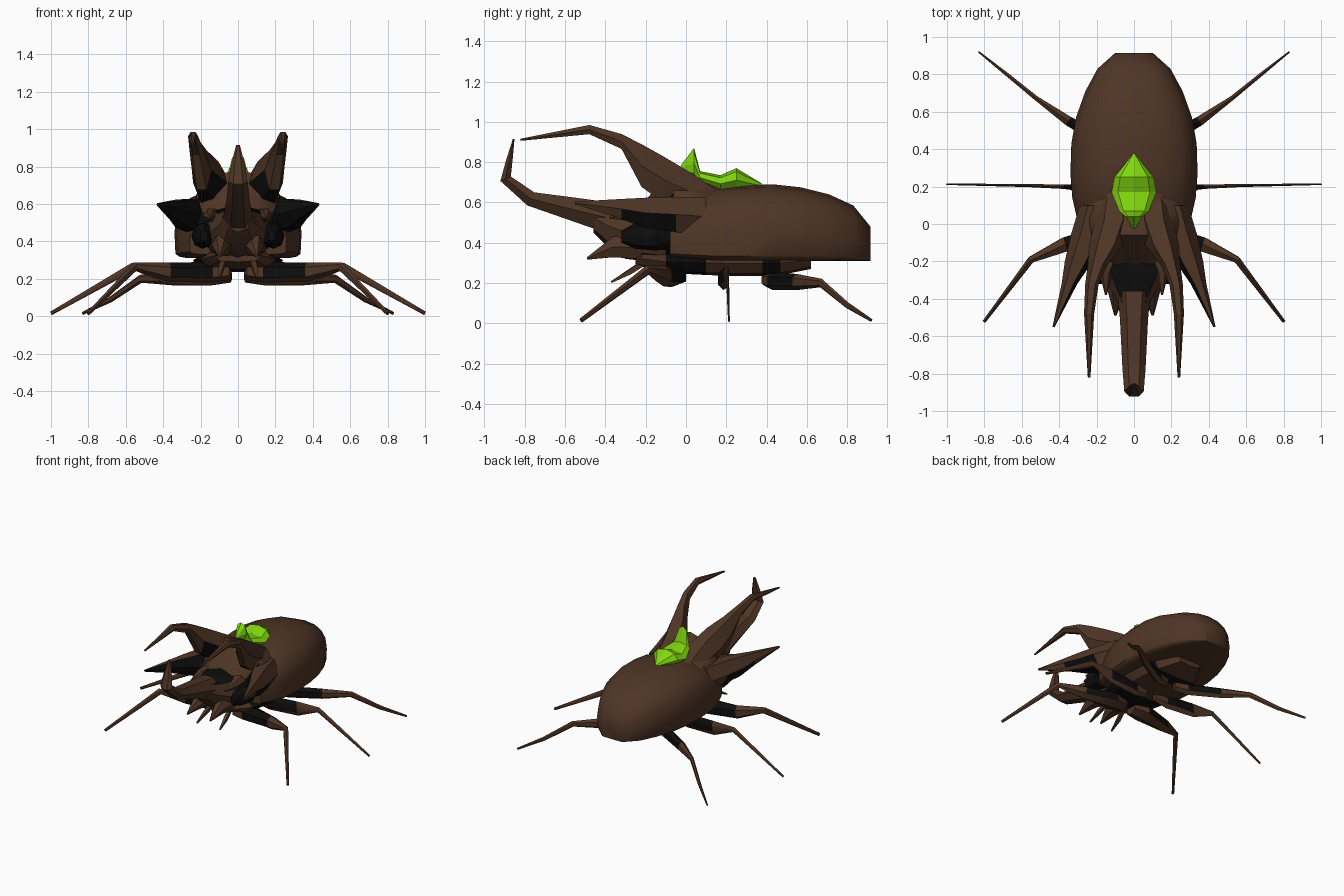
import bpy, bmesh, math
from mathutils import Vector


def material(name, rgb):
    m = bpy.data.materials.new(name)
    m.diffuse_color = (*rgb, 1)
    return m


BROWN = material("brown shell", (0.078, 0.036, 0.019))
BLACK = material("black underside", (0.004, 0.004, 0.004))
GREEN = material("green crystal", (0.22, 0.68, 0.004))


def skin(name, rings, mats, rule=None, angle=35):
    """Bridge rings of points into a capped solid; rule picks the second material."""
    bm = bmesh.new()
    loops = [[bm.verts.new(p) for p in r] for r in rings]
    n = len(loops[0])
    for a, b in zip(loops, loops[1:]):
        for i in range(n):
            j = (i + 1) % n
            bm.faces.new((a[i], a[j], b[j], b[i]))
    bm.faces.new(loops[0])
    bm.faces.new(loops[-1])
    bmesh.ops.recalc_face_normals(bm, faces=bm.faces)
    for f in bm.faces:
        f.smooth = angle > 0
        if rule and rule(f.calc_center_median(), f.normal):
            f.material_index = 1
    me = bpy.data.meshes.new(name)
    bm.to_mesh(me)
    bm.free()
    for m in mats:
        me.materials.append(m)
    if angle:
        me.set_sharp_from_angle(angle=math.radians(angle))
    ob = bpy.data.objects.new(name, me)
    bpy.context.collection.objects.link(ob)
    return ob


def loft(name, stations, n=8, side=1, mid=0.5, p=1.0, pb=None, mats=(BROWN, BLACK),
         rule=None, angle=35):
    """Stations: (centre x, half width, bottom y, bottom z, top y, top z)."""
    rings = []
    for x, w, yb, zb, yt, zt in stations:
        ring = []
        for i in range(n):
            t = 2 * math.pi * i / n
            c, s = math.cos(t), math.sin(t)
            q = p if s >= 0 or pb is None else pb
            c = math.copysign(abs(c) ** q, c) if abs(c) > 1e-6 else 0
            s = math.copysign(abs(s) ** q, s) if abs(s) > 1e-6 else 0
            h = mid + s * ((1 - mid) if s > 0 else mid)
            ring.append((side * (x + w * c), yb + (yt - yb) * h, zb + (zt - zb) * h))
        rings.append(ring)
    return skin(name, rings, mats, rule, angle)


def upright(rows):
    """Rows (x, half width, y, z low, z high) as vertical stations."""
    return [(x, w, y, a, y, b) for x, w, y, a, b in rows]


def limb(name, path, side, n=6, rule=None):
    """Tapered limb; path rows (x, y, z, half width, half height)."""
    pts = [Vector(r[:3]) for r in path]
    rings = []
    for i, r in enumerate(path):
        d = (pts[min(i + 1, len(pts) - 1)] - pts[max(i - 1, 0)]).normalized()
        u = d.cross(Vector((0, 0, 1))).normalized()
        v = u.cross(d)
        ring = []
        for k in range(n):
            t = 2 * math.pi * (k + 0.5) / n
            q = pts[i] + u * r[3] * math.cos(t) + v * r[4] * math.sin(t)
            ring.append((side * q.x, q.y, q.z))
        rings.append(ring)
    return skin(name, rings, (BROWN, BLACK), rule, 30)


# Abdomen: domed wing case with upright sides and a flat floor
loft("wing_case", upright([
    (0, 0.26, -0.08, 0.33, 0.56), (0, 0.305, 0.03, 0.32, 0.62), (0, 0.33, 0.14, 0.31, 0.67),
    (0, 0.34, 0.27, 0.31, 0.685), (0, 0.335, 0.43, 0.31, 0.69), (0, 0.31, 0.57, 0.31, 0.675),
    (0, 0.26, 0.71, 0.31, 0.64), (0, 0.195, 0.83, 0.31, 0.585), (0, 0.1, 0.915, 0.31, 0.48)]),
    n=16, mid=0.38, p=0.8, pb=0.2, angle=45)

# Belly plate
loft("belly_plate", upright([
    (0, 0.12, -0.25, 0.29, 0.36), (0, 0.2, -0.1, 0.25, 0.36), (0, 0.24, 0.1, 0.24, 0.36),
    (0, 0.24, 0.22, 0.235, 0.36), (0, 0.23, 0.38, 0.235, 0.36), (0, 0.2, 0.47, 0.24, 0.36),
    (0, 0.1, 0.62, 0.27, 0.36)]), pb=0.6,
    rule=lambda c, n: -0.1 < c.y < 0.08 or 0.38 < c.y < 0.47)

# Thorax shield, rising to the notch between the horns
loft("thorax", upright([
    (0, 0.27, 0.2, 0.36, 0.67), (0, 0.275, 0.1, 0.34, 0.71), (0, 0.27, 0.0, 0.32, 0.765),
    (0, 0.255, -0.06, 0.32, 0.785), (0, 0.22, -0.16, 0.33, 0.66), (0, 0.17, -0.24, 0.36, 0.56)]),
    n=12, mid=0.4, p=0.95,
    rule=lambda c, n: c.y < -0.08 and abs(c.x) > 0.13 and c.z < 0.56)

# Head running into the long upturned front horn
loft("head", upright([
    (0, 0.19, -0.1, 0.3, 0.56), (0, 0.185, -0.21, 0.31, 0.6), (0, 0.15, -0.3, 0.32, 0.585),
    (0, 0.1, -0.39, 0.38, 0.59), (0, 0.07, -0.46, 0.45, 0.6)]), p=0.9,
    rule=lambda c, n: n.z > 0.5 and -0.4 < c.y < -0.25 and abs(c.x) < 0.1)
loft("head_horn", [
    (0, 0.09, -0.34, 0.42, -0.36, 0.61), (0, 0.075, -0.5, 0.475, -0.52, 0.63),
    (0, 0.062, -0.79, 0.58, -0.75, 0.655), (0, 0.052, -0.925, 0.705, -0.865, 0.73),
    (0, 0.035, -0.895, 0.81, -0.857, 0.82), (0, 0.01, -0.86, 0.915, -0.85, 0.915)],
    n=6, angle=25)

# Crystal growing on the back
loft("back_crystal", upright([
    (0, 0.008, -0.025, 0.765, 0.785), (0, 0.045, 0.04, 0.72, 0.87), (0, 0.08, 0.07, 0.69, 0.755),
    (0, 0.12, 0.17, 0.65, 0.735), (0, 0.105, 0.25, 0.65, 0.77), (0, 0.006, 0.375, 0.67, 0.695)]),
    n=8, mats=(GREEN,), angle=0)

for side, tag in ((1, "right"), (-1, "left")):
    # Curved upper horn
    loft(tag + "_upper_horn", upright([
        (0.1, 0.09, 0.14, 0.5, 0.68), (0.11, 0.1, 0.02, 0.54, 0.765),
        (0.15, 0.09, -0.11, 0.58, 0.845), (0.195, 0.052, -0.22, 0.66, 0.905),
        (0.225, 0.036, -0.32, 0.86, 0.945), (0.24, 0.027, -0.48, 0.935, 0.988),
        (0.24, 0.007, -0.82, 0.905, 0.917)]), n=6, side=side, angle=25,
        rule=lambda c, n: n.z < -0.2 and n.y < -0.3 and c.z < 0.75)
    # Side spike, black on its underside
    loft(tag + "_side_spike", upright([
        (0.2, 0.09, 0.1, 0.42, 0.64), (0.235, 0.1, -0.05, 0.44, 0.64),
        (0.295, 0.075, -0.2, 0.46, 0.635), (0.345, 0.042, -0.32, 0.51, 0.625),
        (0.43, 0.006, -0.55, 0.59, 0.605)]), n=6, side=side, angle=25,
        rule=lambda c, n, s=side: c.y < -0.08 and (n.z < -0.4 or n.x * s < -0.3))
    # Eye, cheek spike, jaw and feeler
    loft(tag + "_eye", upright([
        (0.18, 0.02, -0.32, 0.4, 0.46), (0.18, 0.06, -0.25, 0.37, 0.5),
        (0.19, 0.06, -0.14, 0.36, 0.5)]), side=side, mats=(BLACK,))
    loft(tag + "_cheek_spike", upright([
        (0.13, 0.06, -0.18, 0.5, 0.58), (0.15, 0.035, -0.26, 0.5, 0.57),
        (0.15, 0.005, -0.38, 0.52, 0.53)]), n=6, side=side)
    loft(tag + "_jaw", upright([
        (0.08, 0.07, -0.22, 0.31, 0.44), (0.09, 0.05, -0.36, 0.32, 0.44),
        (0.1, 0.006, -0.49, 0.315, 0.33)]), n=6, side=side)
    limb(tag + "_feeler", [(0.07, -0.18, 0.32, 0.02, 0.02), (0.09, -0.28, 0.255, 0.018, 0.018),
                           (0.1, -0.37, 0.205, 0.006, 0.006)], side, 4)

    # Three legs, each with a black upper thigh
    dark = lambda c, n: 0.12 < abs(c.x) < 0.36 and n.z > -0.3
    limb(tag + "_front_leg", [
        (0.04, -0.08, 0.24, 0.06, 0.045), (0.14, -0.07, 0.235, 0.08, 0.055),
        (0.37, -0.11, 0.235, 0.045, 0.052), (0.55, -0.19, 0.265, 0.02, 0.024),
        (0.8, -0.52, 0.015, 0.01, 0.012)], side, rule=dark)
    limb(tag + "_middle_leg", [
        (0.04, 0.18, 0.22, 0.02, 0.03), (0.14, 0.185, 0.22, 0.03, 0.055),
        (0.38, 0.2, 0.23, 0.014, 0.055), (0.56, 0.205, 0.265, 0.009, 0.022),
        (1.0, 0.213, 0.015, 0.005, 0.01)], side, rule=dark)
    limb(tag + "_rear_leg", [
        (0.04, 0.4, 0.215, 0.03, 0.035), (0.14, 0.43, 0.21, 0.035, 0.045),
        (0.35, 0.55, 0.205, 0.03, 0.04), (0.52, 0.67, 0.2, 0.014, 0.022),
        (0.68, 0.8, 0.09, 0.011, 0.016), (0.83, 0.92, 0.015, 0.005, 0.008)], side, rule=dark)
